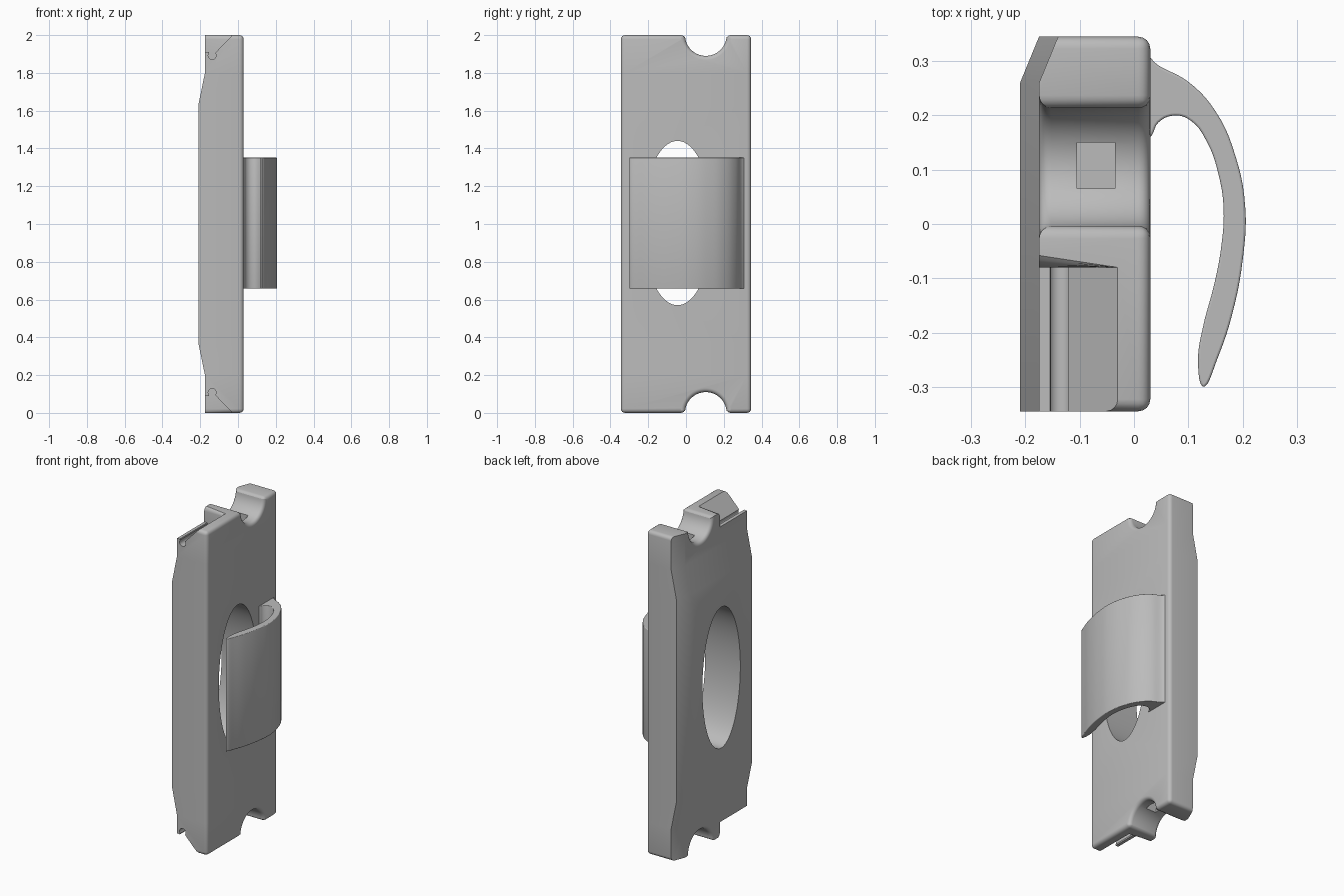
import bpy, bmesh, math
from mathutils import Vector

old = bpy.data.objects.get("Cube")
if old:
    bpy.data.objects.remove(old, do_unlink=True)

grey = bpy.data.materials.new("plain grey")
grey.use_nodes = True
COLOUR = (0.5, 0.5, 0.5, 1)
grey.diffuse_color = COLOUR
grey.node_tree.nodes["Principled BSDF"].inputs["Base Color"].default_value = COLOUR


def activate(obj):
    bpy.ops.object.select_all(action='DESELECT')
    obj.select_set(True)
    bpy.context.view_layer.objects.active = obj


def loft(name, rings):
    """Join equal rings of points into a closed solid."""
    bm = bmesh.new()
    loops = [[bm.verts.new(p) for p in ring] for ring in rings]
    for a, b in zip(loops, loops[1:]):
        for i in range(len(a)):
            j = (i + 1) % len(a)
            bm.faces.new((a[i], a[j], b[j], b[i]))
    bm.faces.new(loops[0])
    bm.faces.new(loops[-1])
    bmesh.ops.recalc_face_normals(bm, faces=bm.faces)
    mesh = bpy.data.meshes.new(name)
    bm.to_mesh(mesh)
    bm.free()
    mesh.materials.append(grey)
    obj = bpy.data.objects.new(name, mesh)
    bpy.context.collection.objects.link(obj)
    return obj


def ellipse(y, z, ry, rz, x, n=64):
    turn = [2 * math.pi * i / n for i in range(n)]
    return [(x, y + ry * math.cos(t), z + rz * math.sin(t)) for t in turn]


def cut(obj, cutter):
    mod = obj.modifiers.new("cut", 'BOOLEAN')
    mod.operation = 'DIFFERENCE'
    mod.solver = 'EXACT'
    mod.object = cutter
    activate(obj)
    bpy.ops.object.modifier_apply(modifier=mod.name)
    bpy.data.objects.remove(cutter, do_unlink=True)


# Body: one outline, stepped inwards towards both ends
def section(z, d):
    return [(-0.21 + d, -0.345, z), (0.03, -0.345, z), (0.03, 0.345, z),
            (-0.175 + d, 0.345, z), (-0.21 + d, 0.26, z)]


STEP = 0.035
body = loft("body", [section(z, d) for z, d in (
    (0, STEP), (0.2, STEP), (0.37, 0), (1.63, 0), (1.8, STEP), (2, STEP))])

# Sloped shelf with a small round groove, and half-round notch, at both ends
groove = [(-0.137 + 0.021 * math.cos(a), 1.892 + 0.021 * math.sin(a))
          for a in (math.radians(40 - 20 * i) for i in range(14))]
shelf = [(-0.3, 2.1), (0.05, 2.1), (-0.03, 2.0)] + groove + [(-0.155, 1.912), (-0.3, 1.905)]
for end in (0, 1):
    def flip(z):
        return z if end else 2 - z
    cut(body, loft("shelf_cutter", [[(x, y, flip(z)) for x, z in shelf]
                                    for y in (-0.5, -0.08)]))
    cut(body, loft("notch_cutter", [ellipse(0.105, flip(2.0), 0.11, 0.11, x)
                                    for x in (-0.4, 0.2)]))

# Round the outer rims
bm = bmesh.new()
bm.from_mesh(body.data)
bmesh.ops.remove_doubles(bm, verts=bm.verts, dist=0.0001)


def is_rim(e):
    if len(e.link_faces) != 2 or not e.is_convex or e.calc_face_angle(0) < 1.05:
        return False
    pts = [v.co for v in e.verts]
    in_notch = all(abs(p.y - 0.105) < 0.12 and abs(p.z - 1) > 0.85 for p in pts)
    on_cap = all(abs(p.z - 1) > 0.999 for p in pts) and any(p.x > -0.12 for p in pts)
    on_front = all(p.x > 0.02 for p in pts)
    return in_notch or on_cap or on_front


bmesh.ops.bevel(bm, geom=[e for e in bm.edges if is_rim(e)], offset=0.022,
                offset_type='OFFSET', segments=4, profile=0.5,
                affect='EDGES', clamp_overlap=False)
bm.to_mesh(body.data)
bm.free()

# Oval through hole and the square pockets in the notch floors
cut(body, loft("oval_cutter", [ellipse(-0.045, 1.005, 0.185, 0.435, x, 96)
                               for x in (-0.4, 0.2)]))
for low, high in ((1.82, 1.95), (0.05, 0.18)):
    cut(body, loft("pocket_cutter", [[(-0.105, 0.065, z), (-0.035, 0.065, z),
                                      (-0.035, 0.15, z), (-0.105, 0.15, z)]
                                     for z in (low, high)]))

# Curved clip: smooth closed outline extruded along z
outline = [(0.01, 0.315), (0.045, 0.292), (0.1, 0.262), (0.15, 0.208),
           (0.187, 0.125), (0.205, 0.03), (0.201, -0.06), (0.18, -0.17),
           (0.153, -0.25), (0.131, -0.299), (0.126, -0.299), (0.118, -0.25),
           (0.127, -0.19), (0.148, -0.11), (0.161, -0.04), (0.165, 0.03),
           (0.156, 0.09), (0.135, 0.15), (0.105, 0.19), (0.075, 0.2),
           (0.045, 0.187), (0.03, 0.16), (0.01, 0.15)]
curve = bpy.data.curves.new("clip", 'CURVE')
curve.dimensions = '2D'
curve.fill_mode = 'BOTH'
curve.resolution_u = 5
spline = curve.splines.new('BEZIER')
spline.bezier_points.add(len(outline) - 1)
for point, (x, y) in zip(spline.bezier_points, outline):
    point.co = (x, y, 0)
    point.handle_left_type = point.handle_right_type = 'AUTO'
spline.use_cyclic_u = True
curve.extrude = 0.343
curve.bevel_depth = 0.004
curve.bevel_resolution = 2
curve.offset = -0.004
curve.materials.append(grey)
clip = bpy.data.objects.new("clip", curve)
clip.location.z = 1.005
bpy.context.collection.objects.link(clip)
activate(clip)
bpy.ops.object.convert(target='MESH')

for obj in (body, clip):
    activate(obj)
    bpy.ops.object.shade_smooth_by_angle(angle=math.radians(35))
